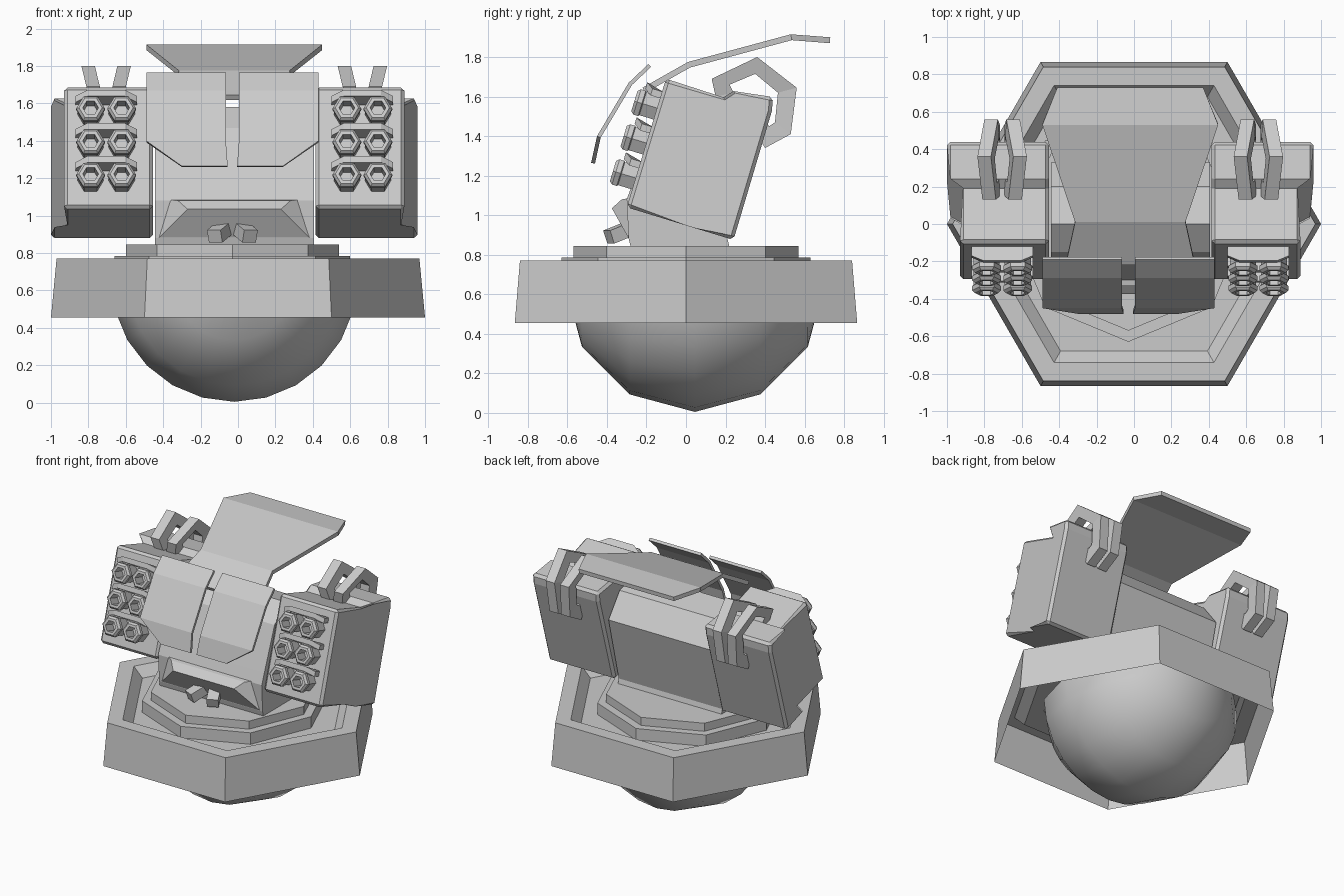
import bpy, bmesh, math
from mathutils import Vector, Matrix

if "Cube" in bpy.data.objects:
    bpy.data.objects.remove(bpy.data.objects["Cube"])

CX = -0.02                                   # centre line of the turret
grey = bpy.data.materials.new("grey_metal")
grey.diffuse_color = (0.6, 0.6, 0.6, 1)
grey.use_nodes = True
grey.node_tree.nodes["Principled BSDF"].inputs["Base Color"].default_value = grey.diffuse_color


def finish(bm, name, closed=True):
    if closed:
        bmesh.ops.recalc_face_normals(bm, faces=bm.faces)
    me = bpy.data.meshes.new(name)
    bm.to_mesh(me)
    bm.free()
    me.materials.append(grey)
    ob = bpy.data.objects.new(name, me)
    bpy.context.collection.objects.link(ob)
    return ob


def loft(name, rings, caps=(True, True), loop=False):
    """Skin a list of equal-length closed rings of 3D points."""
    bm = bmesh.new()
    rows = [[bm.verts.new(p) for p in r] for r in rings]
    n = len(rows[0])
    pairs = list(zip(rows, rows[1:])) + ([(rows[-1], rows[0])] if loop else [])
    for a, b in pairs:
        for i in range(n):
            j = (i + 1) % n
            bm.faces.new((a[i], a[j], b[j], b[i]))
    if not loop:
        if caps[0]:
            bm.faces.new(rows[0][::-1])
        if caps[1]:
            bm.faces.new(rows[-1])
    return finish(bm, name)


def ngon(r, z, n, cx=0, cy=0):
    return [(cx + r * math.cos(math.tau * i / n), cy + r * math.sin(math.tau * i / n), z)
            for i in range(n)]


def bevel(ob, w):
    m = ob.modifiers.new("edge_bevel", 'BEVEL')
    m.width, m.segments, m.limit_method = w, 1, 'ANGLE'
    m.angle_limit = math.radians(50)


# tilted frame of the launchers: v runs back, h runs up
T = math.radians(17)


def tilt(x, v, h):
    return (x, -0.30 + v * math.cos(T) + h * math.sin(T),
            1.04 - v * math.sin(T) + h * math.cos(T))


# hexagonal base shell, open below, with a recessed top
loft("base_shell", [ngon(1.0, .455, 6), ngon(.97, .77, 6), ngon(.855, .77, 6),
                    ngon(.785, .70, 6)], caps=(False, True))

# stepped octagonal turntable
loft("turntable", [ngon(.63, .69, 8, -.03), ngon(.63, .785, 8, -.03),
                   ngon(.57, .785, 8, -.03), ngon(.57, .845, 8, -.03)])

# round underside, poles front and back
bm = bmesh.new()
bmesh.ops.create_uvsphere(bm, u_segments=24, v_segments=6, radius=.66,
                          matrix=Matrix.Translation((CX, .045, .665)) @
                          Matrix.Rotation(math.pi / 2, 4, 'X'))
bmesh.ops.bisect_plane(bm, geom=bm.verts[:] + bm.edges[:] + bm.faces[:],
                       plane_co=(0, 0, .665), plane_no=(0, 0, 1), clear_outer=True)
for f in bm.faces:
    f.smooth = True
finish(bm, "dome")

# central body, extruded across x
body = [(-.28, .84), (-.29, .88), (-.30, 1.08), (-.27, 1.16), (-.15, 1.47), (0, 1.58),
        (.20, 1.53), (.33, 1.36), (.21, .88), (.22, .84)]
loft("body", [[(CX + s * .425, y, z) for y, z in body] for s in (-1, 1)])

# wedge nose
nose = [(.42, -.28, .865), (.25, -.375, 1.035), (.30, -.325, 1.08), (.38, -.27, 1.09)]
loft("nose", [[(CX + s * x, y, z) for x, y, z in nose] for s in (-1, 1)])

# two small lamps under the nose
for s in (-1, 1):
    bm = bmesh.new()
    bmesh.ops.create_cube(bm, size=1, matrix=Matrix.Translation((CX - .01 + s * .07, -.34, .91)) @
                          Matrix.Rotation(s * .45, 4, 'Z') @ Matrix.Rotation(.35, 4, 'X') @
                          Matrix.Diagonal((.08, .12, .07, 1)))
    finish(bm, "lamp")


def plate(name, outline, thick):
    """Bent sheet from rows of (x_in, x_out, y, z), thickened downwards."""
    rows = []
    for i, (a, b, y, z) in enumerate(outline):
        p, q = outline[max(i - 1, 0)], outline[min(i + 1, len(outline) - 1)]
        d = Vector((0, q[2] - p[2], q[3] - p[3])).normalized()
        n = Vector((0, -d.z, d.y)) * thick
        rows.append([(a, y, z), (b, y, z), (b, y - n.y, z - n.z), (a, y - n.y, z - n.z)])
    return loft(name, rows)


# split front shield
for s in (-1, 1):
    edge = [(.025, .27, -.48, 1.265), (.035, .46, -.45, 1.40),
            (.035, .46, -.29, 1.67), (.035, .46, -.19, 1.765)]
    plate("front_shield", [(-.03 + s * a, -.03 + s * b, y, z) for a, b, y, z in edge], .02)

# flared roof shield
roof = [(.345, -.22, 1.645), (.295, .01, 1.775), (.47, .53, 1.915), (.39, .73, 1.90)]
plate("roof_shield", [(CX - w, CX + w, y, z) for w, y, z in roof], .03)

# launcher side profile: narrow front, larger rear cover
pod = [(0, 0), (0, .68), (.305, .675), (.345, .72), (.545, .75), (.56, .68),
       (.565, 0), (.345, 0), (.305, 0)]
# carrying loop, outer and inner outline in y, z
loop_out = [(.13, 1.69), (.15, 1.60), (.30, 1.50), (.40, 1.34), (.53, 1.41), (.56, 1.645), (.36, 1.80)]
loop_in = [(.22, 1.66), (.24, 1.62), (.36, 1.54), (.42, 1.45), (.45, 1.47), (.465, 1.62), (.35, 1.715)]

for s in (-1, 1):
    # launcher box
    inner = [tilt(CX + s * .435, v, h) for v, h in pod]
    outer = [tilt(CX + s * (.91 if v < .32 else .98), v, h) for v, h in pod]
    bevel(loft("launcher", [inner, outer]), .018)

    mid = .685
    for h in (.155, .34, .525):
        # hood above each pair of tubes
        hood = [(-.165, .01), (-.165, -.05), (-.10, -.085), (.10, -.085), (.165, -.05), (.165, .01)]
        loft("tube_hood", [[tilt(CX + s * mid + x, v, h + k - 1.2 * max(abs(x) - .1, 0) * .3)
                            for x, v in hood] for k in (.075, .11)])
        # hollow six-sided tubes
        for off in (-.083, .083):
            rings = [[tilt(CX + s * mid + off + r * math.cos(i * math.pi / 3), v,
                           h + r * math.sin(i * math.pi / 3)) for i in range(6)]
                     for r, v in ((.07, .01), (.07, -.075), (.077, -.08), (.077, -.105),
                                  (.062, -.12), (.042, -.12), (.042, -.03))]
            loft("launch_tube", rings)

    # pair of splayed loops on the upper rear corner
    for t in (-1, 1):
        def at(p, w):
            y, z = p
            lean = .048 + .24 * max(z - 1.6, 0)
            return (CX + s * mid + t * (lean + w), y, z)
        loft("carry_loop", [[at(a, -.036), at(a, .036), at(b, .036), at(b, -.036)]
                            for a, b in zip(loop_out, loop_in)], loop=True)
